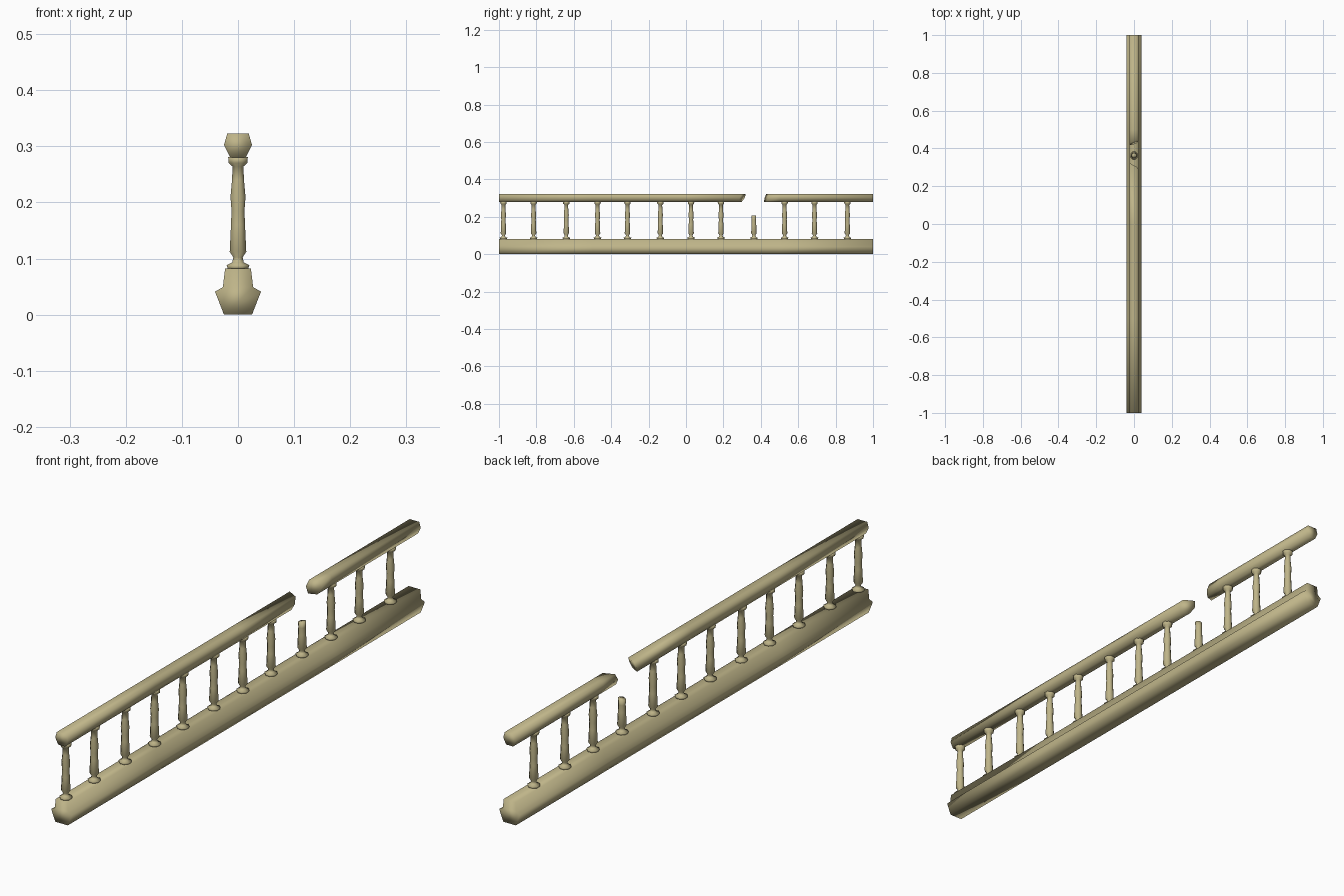
import bpy, bmesh, math

if "Cube" in bpy.data.objects:
    bpy.data.objects.remove(bpy.data.objects["Cube"])

wood = bpy.data.materials.new("weathered khaki wood")
wood.use_nodes = True
colour = (0.52, 0.46, 0.25, 1)
wood.diffuse_color = colour
wood.node_tree.nodes["Principled BSDF"].inputs["Base Color"].default_value = colour


def finish(name, bm):
    bmesh.ops.recalc_face_normals(bm, faces=bm.faces)
    for face in bm.faces:
        face.smooth = True
    mesh = bpy.data.meshes.new(name)
    bm.to_mesh(mesh)
    bm.free()
    mesh.materials.append(wood)
    obj = bpy.data.objects.new(name, mesh)
    bpy.context.collection.objects.link(obj)
    return obj


def skin(bm, rings):
    """Bridge matching vertex rings and close both ends."""
    for a, b in zip(rings, rings[1:]):
        for i in range(len(a)):
            j = (i + 1) % len(a)
            bm.faces.new((a[i], a[j], b[j], b[i]))
    bm.faces.new(rings[0])
    bm.faces.new(rings[-1])


def rail(name, half, stations):
    """Mirror a half profile and run it along y; each station is (y, slant by x, slant by z)."""
    outline = half + [(-x, z) for x, z in reversed(half)]
    middle = (half[0][1] + half[-1][1]) / 2
    bm = bmesh.new()
    rings = [[bm.verts.new((x, y + sx * x + sz * (z - middle), z)) for x, z in outline]
             for y, sx, sz in stations]
    skin(bm, rings)
    return finish(name, bm)


def baluster(name, y, profile, sides=8):
    """Turned post."""
    bm = bmesh.new()
    rings = []
    for r, z in profile:
        angles = [(i + 0.5) * math.tau / sides for i in range(sides)]
        rings.append([bm.verts.new((r * math.cos(a), y + r * math.sin(a), z)) for a in angles])
    skin(bm, rings)
    return finish(name, bm)


# Heavy flanged bottom rail
bottom = [(0.025, 0), (0.041, 0.041), (0.027, 0.049), (0.023, 0.082)]
rail("bottom_rail", bottom, [(y, 0, 0) for y in (-1, -0.5, 0, 0.5, 1)])

# Handrail in two pieces with slanted broken ends
top = [(0.014, 0.28), (0.025, 0.302), (0.019, 0.323)]
rail("handrail_long", top, [(-1, 0, 0), (-0.5, 0, 0), (0, 0, 0), (0.3, -0.55, 0.45)])
rail("handrail_short", top, [(0.43, 0.4, 0.35), (0.5, 0, 0), (1, 0, 0)])

# Turned balusters, one snapped halfway
turned = [(0.019, 0.08), (0.022, 0.088), (0.011, 0.093), (0.009, 0.102), (0.016, 0.112),
          (0.0135, 0.16), (0.0125, 0.185), (0.0145, 0.21), (0.0115, 0.24), (0.0105, 0.264),
          (0.018, 0.27), (0.019, 0.281)]
positions = (-0.976, -0.815, -0.64, -0.473, -0.313, -0.137, 0.027, 0.187, 0.527, 0.687, 0.863)
for number, y in enumerate(positions, 1):
    baluster(f"baluster_{number}", y, turned)
broken = baluster("broken_baluster", 0.363, turned[:7] + [(0.0135, 0.205)])
for v in broken.data.vertices:
    if v.co.z > 0.2:
        v.co.z += 0.2 * v.co.x
